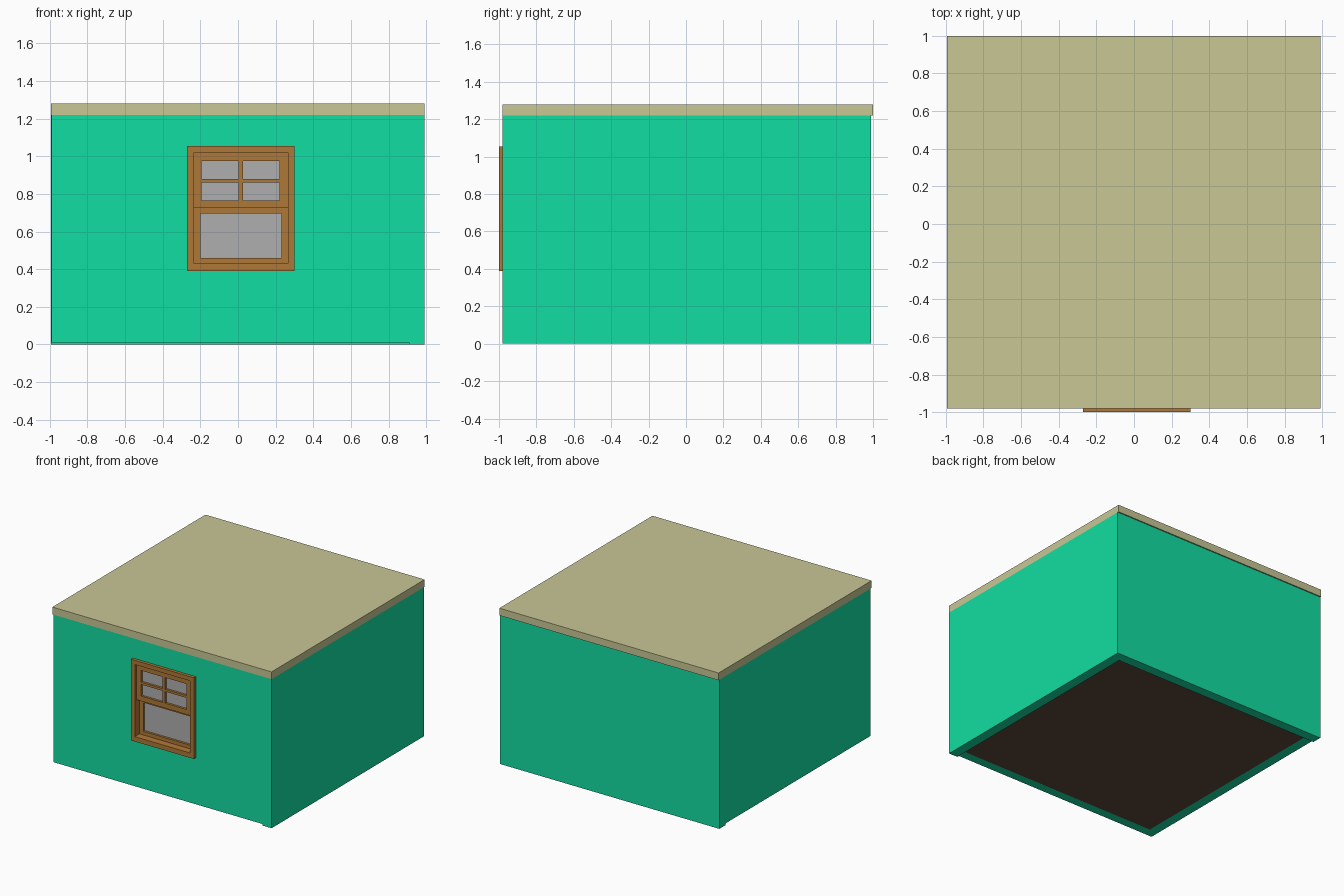
import bpy, bmesh

if "Cube" in bpy.data.objects:
    bpy.data.objects.remove(bpy.data.objects["Cube"])


def material(name, color):
    m = bpy.data.materials.new(name)
    m.diffuse_color = (*color, 1)
    m.use_nodes = True
    m.node_tree.nodes["Principled BSDF"].inputs["Base Color"].default_value = m.diffuse_color
    return m


GREEN = material("green_paint", (0.006, 0.73, 0.36))
CREAM = material("cream_roof", (0.58, 0.57, 0.30))
BROWN = material("brown_floor", (0.11, 0.067, 0.042))
WOOD = material("orange_wood", (0.43, 0.19, 0.038))
GLASS = material("grey_glass", (0.43, 0.43, 0.43))


def panel(name, xs, zs, y0, y1, mat):
    """Upright slab on a grid; cells with odd column and odd row are openings."""
    bm = bmesh.new()
    v = [[bm.verts.new((x, y0, z)) for z in zs] for x in xs]
    for i in range(len(xs) - 1):
        for j in range(len(zs) - 1):
            if not (i % 2 and j % 2):
                bm.faces.new((v[i][j], v[i + 1][j], v[i + 1][j + 1], v[i][j + 1]))
    ext = bmesh.ops.extrude_face_region(bm, geom=bm.faces[:], use_keep_orig=True)
    for g in ext["geom"]:
        if isinstance(g, bmesh.types.BMVert):
            g.co.y = y1
    bmesh.ops.recalc_face_normals(bm, faces=bm.faces[:])
    me = bpy.data.meshes.new(name)
    bm.to_mesh(me)
    bm.free()
    me.materials.append(mat)
    ob = bpy.data.objects.new(name, me)
    bpy.context.collection.objects.link(ob)
    return ob


def box(name, x, y, z, mat):
    return panel(name, x, z, y[0], y[1], mat)


# Walls, overlapping at the corners like a pinwheel
panel("front_wall", (-0.99, -0.25, 0.28, 0.91), (0.01, 0.41, 1.04, 1.22),
      -0.975, -0.90, GREEN)
box("right_wall", (0.91, 0.99), (-0.98, 0.91), (0, 1.22), GREEN)
box("back_wall", (-0.995, 0.99), (0.91, 0.99), (0, 1.22), GREEN)
box("left_wall", (-0.99, -0.91), (-0.90, 0.91), (0.01, 1.22), GREEN)

# Floor and flat roof
box("floor", (-0.91, 0.91), (-0.90, 0.91), (0.01, 0.05), BROWN)
box("roof", (-0.995, 0.99), (-0.98, 1.0), (1.22, 1.28), CREAM)

# Window: casing through the wall, upper sash in front of the lower sash
panel("window_casing", (-0.27, -0.235, 0.265, 0.30), (0.39, 0.43, 1.02, 1.055),
      -1.0, -0.88, WOOD)
panel("upper_sash", (-0.235, -0.193, 0.003, 0.027, 0.22, 0.265),
      (0.725, 0.766, 0.861, 0.88, 0.975, 1.02), -0.98, -0.94, WOOD)
panel("lower_sash", (-0.235, -0.20, 0.23, 0.265), (0.43, 0.46, 0.695, 0.75),
      -0.94, -0.90, WOOD)
box("upper_glass", (-0.21, 0.24), (-0.962, -0.958), (0.75, 1.0), GLASS)
box("lower_glass", (-0.21, 0.24), (-0.922, -0.918), (0.45, 0.71), GLASS)
